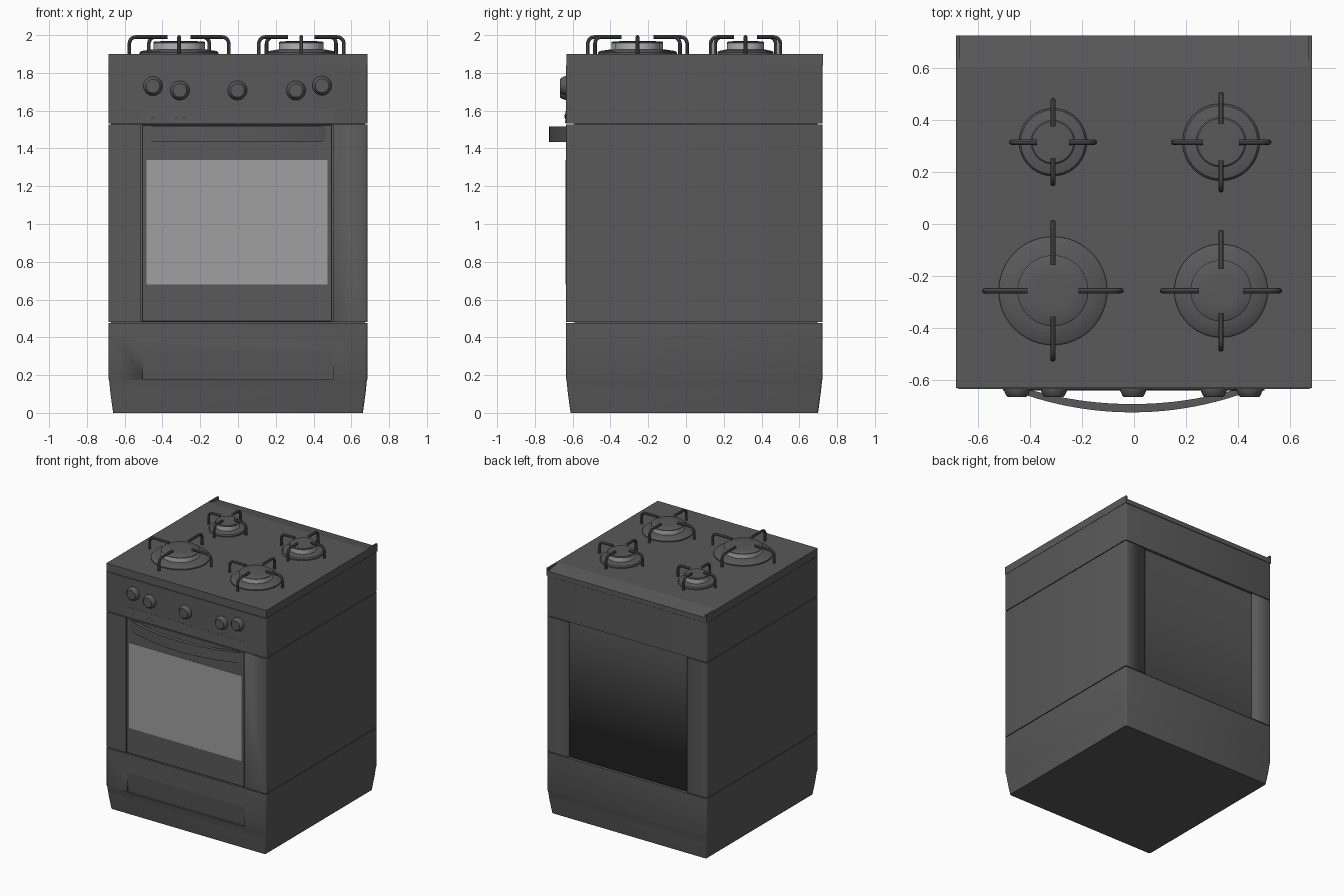
import bpy, bmesh, math
from mathutils import Vector

if "Cube" in bpy.data.objects:
    bpy.data.objects.remove(bpy.data.objects["Cube"])

def material(name, v):
    m = bpy.data.materials.new(name)
    m.diffuse_color = (v, v, v, 1)
    m.use_nodes = True
    m.node_tree.nodes["Principled BSDF"].inputs["Base Color"].default_value = m.diffuse_color
    return m

DARK, METAL, GLASS = material("dark_enamel", 0.1), material("burner_metal", 0.45), material("glass", 0.35)

def finish(name, bm, mat=DARK, bevel=0.0):
    bmesh.ops.recalc_face_normals(bm, faces=bm.faces)
    me = bpy.data.meshes.new(name)
    bm.to_mesh(me)
    bm.free()
    ob = bpy.data.objects.new(name, me)
    bpy.context.collection.objects.link(ob)
    me.materials.append(mat)
    if bevel:
        b = ob.modifiers.new("bevel", 'BEVEL')
        b.width, b.segments = bevel, 2
    bpy.context.view_layer.objects.active = ob
    bpy.ops.object.select_all(action='DESELECT')
    ob.select_set(True)
    bpy.ops.object.shade_smooth_by_angle(angle=math.radians(35))
    return ob

def loft(name, rings, mat=DARK, bevel=0.0):
    bm = bmesh.new()
    vs = [[bm.verts.new(p) for p in r] for r in rings]
    n = len(vs[0])
    for a, b in zip(vs, vs[1:]):
        for i in range(n):
            j = (i + 1) % n
            bm.faces.new((a[i], a[j], b[j], b[i]))
    bm.faces.new(vs[0])
    bm.faces.new(vs[-1])
    return finish(name, bm, mat, bevel)

def box(name, x0, x1, y0, y1, z0, z1, mat=DARK, bevel=0.0):
    return loft(name, [[(x0, y0, z), (x1, y0, z), (x1, y1, z), (x0, y1, z)] for z in (z0, z1)], mat, bevel)

def prism_x(name, x0, x1, yz, mat=DARK):
    return loft(name, [[(x, y, z) for y, z in yz] for x in (x0, x1)], mat)

def shell(name, levels, r=0.012):
    # body section with rounded vertical corners, levels = (z, inset)
    rings = []
    for z, d in levels:
        hx, y0, y1 = 0.685 - d, -0.635 + d, 0.723 - d
        ring = []
        for k, (cx, cy) in enumerate(((hx - r, y1 - r), (r - hx, y1 - r), (r - hx, y0 + r), (hx - r, y0 + r))):
            for s in range(4):
                a = math.radians(90 * k + 30 * s)
                ring.append((cx + r * math.cos(a), cy + r * math.sin(a), z))
        rings.append(ring)
    return loft(name, rings)

def lathe(name, prof, origin, axis='Z', n=32, mat=DARK):
    # profile points are (radius, distance along the axis)
    o = Vector(origin)
    rings = []
    for r, h in prof:
        ring = []
        for i in range(n):
            a = 2 * math.pi * i / n
            c, s = r * math.cos(a), r * math.sin(a)
            ring.append(o + (Vector((c, s, h)) if axis == 'Z' else Vector((c, -h, s))))
        rings.append(ring)
    return loft(name, rings, mat)

def cut(ob, cutter):
    m = ob.modifiers.new("cut", 'BOOLEAN')
    m.operation, m.object, m.solver = 'DIFFERENCE', cutter, 'EXACT'
    cutter.hide_render = True
    cutter.hide_set(True)

XL, XR = -0.513, 0.502

# Body: inner core shows as dark seams between the three sections
box("inner_core", -0.672, 0.672, -0.59, 0.695, 0.1, 1.85)
base = shell("base_section", [(0, 0.024), (0.05, 0.017), (0.11, 0.009), (0.17, 0.003), (0.18, 0), (0.476, 0)])
middle = shell("middle_section", [(0.482, 0), (1.526, 0)])
shell("control_section", [(1.532, 0), (1.838, 0)])

# Openings for the door and the back panel, sloped grip in the drawer
cut(middle, box("door_cutter", XL, XR, -0.7, -0.6, 0.45, 1.56))
cut(middle, box("back_cutter", XL, XR, 0.71, 0.8, 0.45, 1.56))
cut(base, prism_x("drawer_cutter", XL + 0.007, XR, [(-0.66, 0.335), (-0.635, 0.33), (-0.62, 0.178), (-0.66, 0.178)]))

# Oven door and window
box("oven_door", XL + 0.005, XR - 0.005, -0.635, -0.597, 0.484, 1.524, bevel=0.003)
box("oven_window", -0.485, 0.475, -0.637, -0.62, 0.68, 1.34, GLASS)

# Bowed door handle
def arc(half, sag):
    R = (half * half + sag * sag) / (2 * sag)
    t = math.asin(half / R)
    return [(-0.007 + R * math.sin(t * k / 12), -0.633 - (R * math.cos(t * k / 12) - R + sag)) for k in range(-12, 13)]

outline = arc(0.478, 0.092) + arc(0.41, 0.06)[::-1]
loft("door_handle", [[(x, y, z) for x, y in outline] for z in (1.435, 1.515)])

# Indicator strip and lamps
prism_x("indicator_strip", XL + 0.008, XR, [(-0.63, 1.535), (-0.640, 1.535), (-0.636, 1.61), (-0.63, 1.61)])
for x in (-0.455, -0.328, -0.287):
    lathe("indicator_lamp", [(0.013, 0), (0.013, 0.006), (0.008, 0.009)], (x, -0.634, 1.57), 'Y', 16)

# Control knobs
for x, z in ((-0.45, 1.73), (-0.308, 1.707), (-0.003, 1.707), (0.307, 1.707), (0.445, 1.732)):
    lathe("control_knob", [(0.051, 0), (0.05, 0.008), (0.042, 0.026), (0.036, 0.032)], (x, -0.634, z), 'Y')

# Hob plate with a sloped strip between end lips at the back
box("hob_plate", -0.685, 0.685, -0.632, 0.605, 1.84, 1.9)
prism_x("hob_rear_strip", -0.672, 0.672, [(0.605, 1.84), (0.605, 1.9), (0.725, 1.876), (0.725, 1.84)])
for s in (-1, 1):
    a, b = sorted((s * 0.672, s * 0.685))
    box("hob_rear_lip", a, b, 0.605, 0.725, 1.84, 1.9)

# Burners, each with four bent grate arms scaled to its reach
def grate_arm(x, y, reach, ang):
    u = Vector((math.cos(ang), math.sin(ang), 0))
    o = Vector((x, y, 0))
    r, top, bend = 0.01, 1.99, 0.035
    out = reach - r
    path = [(out, 1.895)]
    for k in range(6):
        a = math.radians(18 * k)
        path.append((out - bend + bend * math.cos(a), top - bend + bend * math.sin(a)))
    path.append((reach * 0.36, top))
    side = Vector((-u.y, u.x, 0))
    rings = []
    for i, (d, z) in enumerate(path):
        a, b = path[max(i - 1, 0)], path[min(i + 1, len(path) - 1)]
        t = (u * (b[0] - a[0]) + Vector((0, 0, b[1] - a[1]))).normalized()
        n = side.cross(t)
        p = o + u * d + Vector((0, 0, z))
        rings.append([p + r * (math.cos(q * math.pi / 5) * side + math.sin(q * math.pi / 5) * n) for q in range(10)])
    loft("grate_arm", rings)

for x, y, reach in ((-0.312, 0.315, 0.17), (0.335, 0.315, 0.194), (-0.312, -0.257, 0.273), (0.335, -0.257, 0.235)):
    R, c = reach * 0.765, reach * 0.5
    lathe("burner_base", [(R, 1.895), (R, 1.908), (R * 0.95, 1.916), (c * 0.95, 1.926)], (x, y, 0), n=48)
    lathe("burner_crown", [(c, 1.92), (c, 1.956)], (x, y, 0), n=48, mat=METAL)
    lathe("burner_cap", [(c, 1.956), (c, 1.962), (c * 0.94, 1.967), (c * 0.5, 1.968)], (x, y, 0), n=48)
    for k in range(4):
        grate_arm(x, y, reach, k * math.pi / 2)
